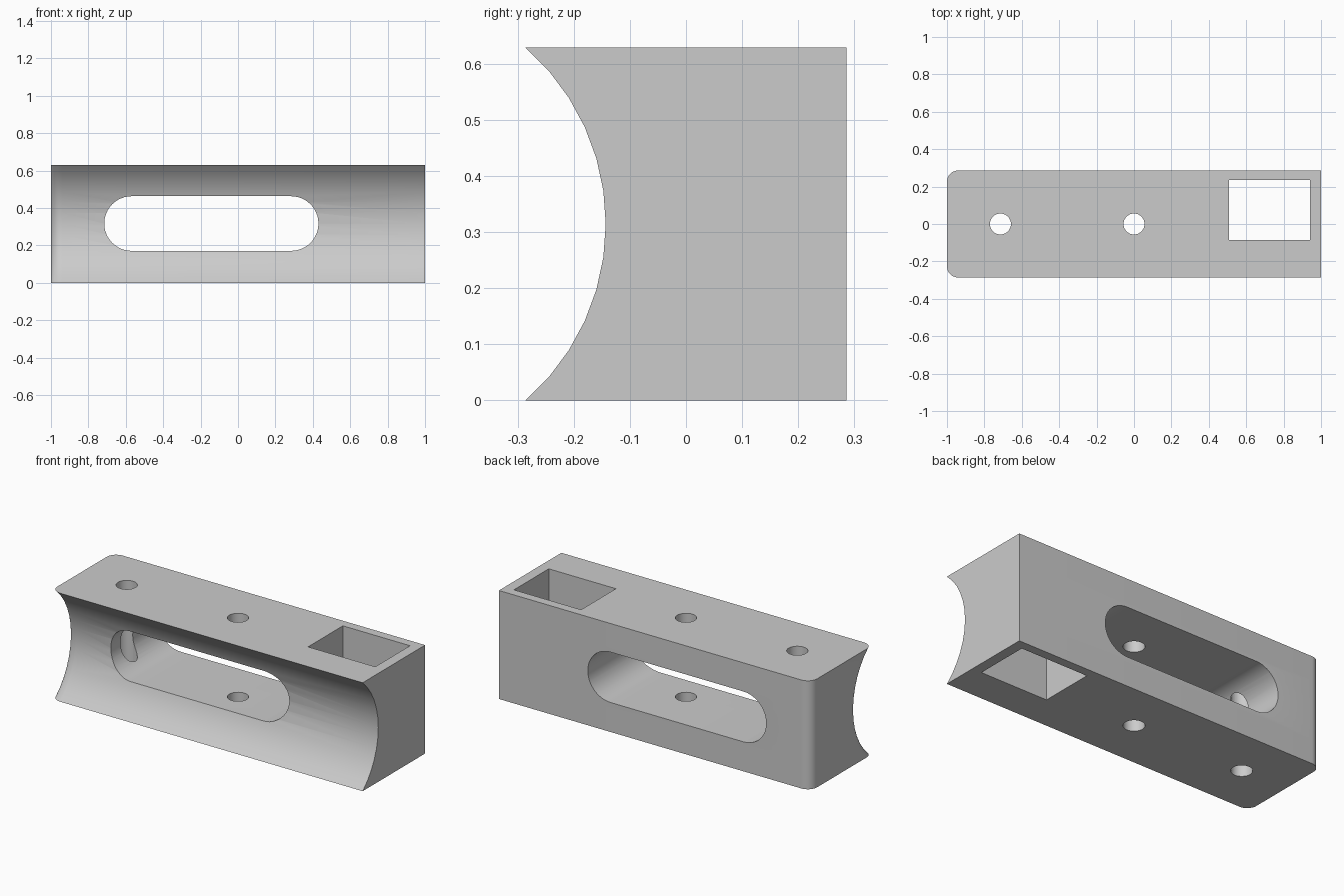
import bpy, bmesh
from math import cos, sin, pi, atan2, radians
from mathutils import Vector

cube = bpy.data.objects.get("Cube")
if cube:
    bpy.data.objects.remove(cube, do_unlink=True)

HALF_Y, HEIGHT, SCOOP, FILLET = 0.286, 0.629, 0.143, 0.06
MID = HEIGHT / 2

# Single grey material
grey = bpy.data.materials.new("light grey")
grey.use_nodes = True
colour = (0.6, 0.6, 0.6, 1)
grey.diffuse_color = colour
grey.node_tree.nodes["Principled BSDF"].inputs["Base Color"].default_value = colour


def arc(cx, cy, r, start, end, steps):
    angles = [start + (end - start) * i / steps for i in range(steps + 1)]
    return [(cx + r * cos(a), cy + r * sin(a)) for a in angles]


def loft(name, sections):
    """Solid through a stack of matching closed outlines."""
    bm = bmesh.new()
    rings = [[bm.verts.new(p) for p in ring] for ring in sections]
    n = len(rings[0])
    for low, high in zip(rings, rings[1:]):
        for i in range(n):
            j = (i + 1) % n
            bm.faces.new((low[i], low[j], high[j], high[i]))
    bm.faces.new(rings[0][::-1])
    bm.faces.new(rings[-1])
    bmesh.ops.recalc_face_normals(bm, faces=bm.faces)
    mesh = bpy.data.meshes.new(name)
    bm.to_mesh(mesh)
    bm.free()
    obj = bpy.data.objects.new(name, mesh)
    obj.data.materials.append(grey)
    bpy.context.collection.objects.link(obj)
    return obj


def vertical_cutter(name, outline):
    return loft(name, [[Vector((x, y, z)) for x, y in outline]
                       for z in (-0.1, HEIGHT + 0.1)])


# Block with a scooped front and rounded corners at one end
radius = (MID ** 2 + SCOOP ** 2) / (2 * SCOOP)
spread = atan2(MID, radius - SCOOP)
centre_y = -HALF_Y + SCOOP - radius
sections = []
for front, z in arc(centre_y, MID, radius, -spread, spread, 12):
    left = -1 + FILLET
    outline = [(1, front), (1, HALF_Y)]
    outline += arc(left, HALF_Y - FILLET, FILLET, pi / 2, pi, 8)
    outline += arc(left, front + FILLET, FILLET, pi, 1.5 * pi, 8)
    sections.append([(x, y, z) for x, y in outline])
block = loft("block", sections)

# Long rounded slot from front to back
slot_z, slot_r = 0.317, 0.146
slot = arc(0.284, slot_z, slot_r, -pi / 2, pi / 2, 24)
slot += arc(-0.569, slot_z, slot_r, pi / 2, 1.5 * pi, 24)
cutters = [loft("slot_cutter", [[(x, y, z) for x, z in slot] for y in (-0.5, 0.5)])]

# Two round holes and a rectangular pocket, all straight through
for x in (-0.714, 0):
    cutters.append(vertical_cutter("hole_cutter", arc(x, 0, 0.056, 0, 2 * pi, 32)[:-1]))
cutters.append(vertical_cutter("pocket_cutter", [(0.509, -0.085), (0.94, -0.085),
                                                 (0.94, 0.234), (0.509, 0.234)]))

bpy.ops.object.select_all(action='DESELECT')
bpy.context.view_layer.objects.active = block
block.select_set(True)
for cutter in cutters:
    cutter.hide_render = True
    mod = block.modifiers.new("cut", 'BOOLEAN')
    mod.operation, mod.solver, mod.object = 'DIFFERENCE', 'EXACT', cutter
    bpy.ops.object.modifier_apply(modifier=mod.name)
    bpy.data.objects.remove(cutter, do_unlink=True)

bpy.ops.object.shade_smooth_by_angle(angle=radians(30))
